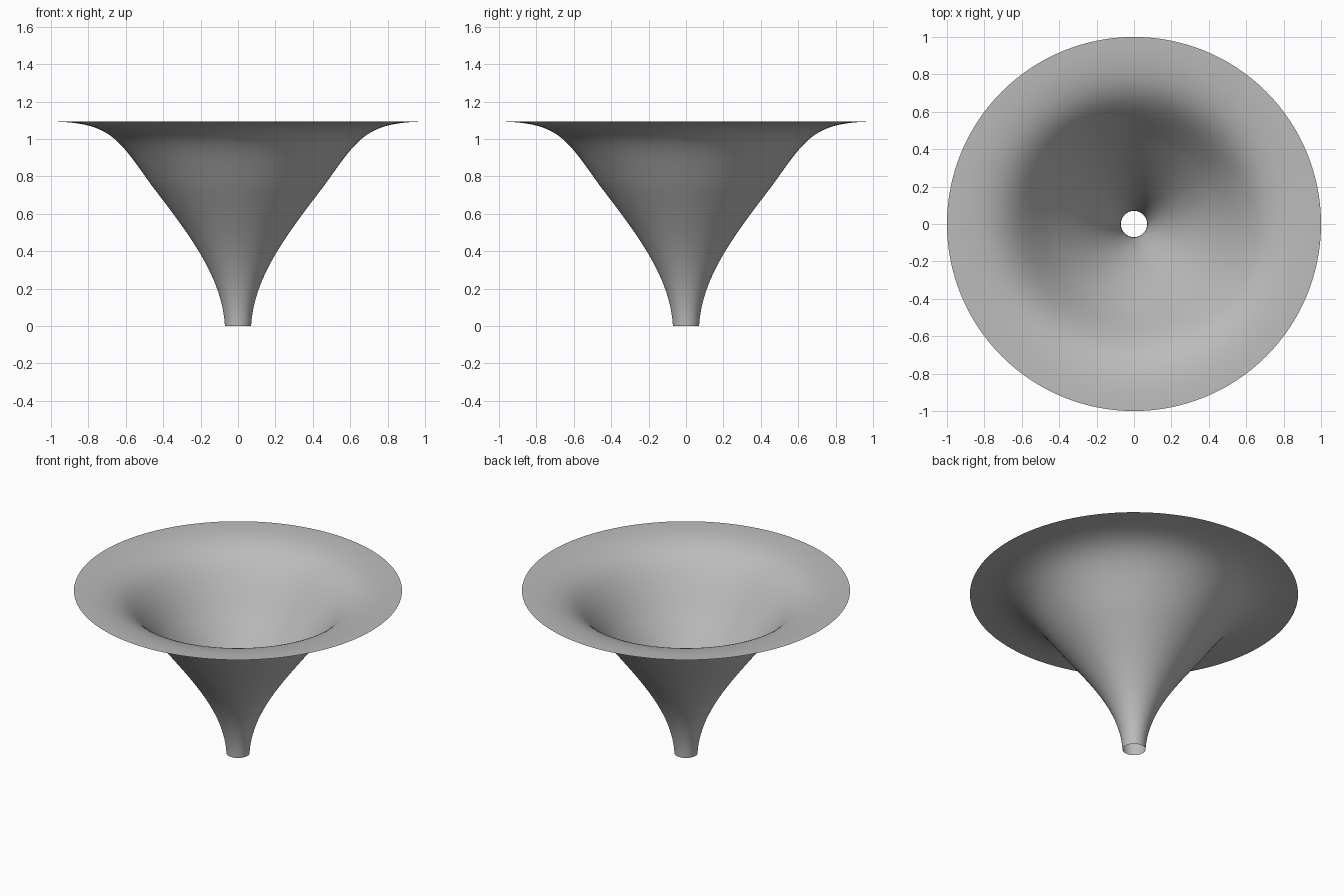
import bpy
import bmesh
import math
from mathutils import Vector
from mathutils.geometry import interpolate_bezier

cube = bpy.data.objects.get("Cube")
if cube:
    bpy.data.objects.remove(cube, do_unlink=True)

SIDES = 128

# Light grey material
grey = bpy.data.materials.new("light_grey")
grey.use_nodes = True
colour = (0.5, 0.5, 0.5, 1)
grey.diffuse_color = colour
grey.node_tree.nodes["Principled BSDF"].inputs["Base Color"].default_value = colour


def bezier(points, steps):
    return interpolate_bezier(*[Vector((x, 0, z)) for x, z in points], steps)


# Profile: narrow spout curving outward, then flattening into a wide lip
spout = bezier([(0.07, 0), (0.085, 0.27), (0.27, 0.5), (0.46, 0.75)], 24)
lip = bezier([(0.46, 0.75), (0.64, 1.0), (0.68, 1.09), (1.0, 1.093)], 32)
profile = spout + lip[1:]

# Flared funnel: the profile revolved into a thin open shell
bm = bmesh.new()
verts = [bm.verts.new(p) for p in profile]
edges = [bm.edges.new(pair) for pair in zip(verts, verts[1:])]
bmesh.ops.spin(bm, geom=verts + edges, cent=(0, 0, 0), axis=(0, 0, 1),
               angle=math.tau, steps=SIDES, use_merge=True)
bmesh.ops.remove_doubles(bm, verts=bm.verts, dist=0.0001)

# Face the shell upward and inward
bm.normal_update()
if sum(f.normal.z for f in bm.faces) < 0:
    bmesh.ops.reverse_faces(bm, faces=bm.faces)
for f in bm.faces:
    f.smooth = True

mesh = bpy.data.meshes.new("funnel")
bm.to_mesh(mesh)
bm.free()
mesh.materials.append(grey)
funnel = bpy.data.objects.new("funnel", mesh)
bpy.context.collection.objects.link(funnel)
